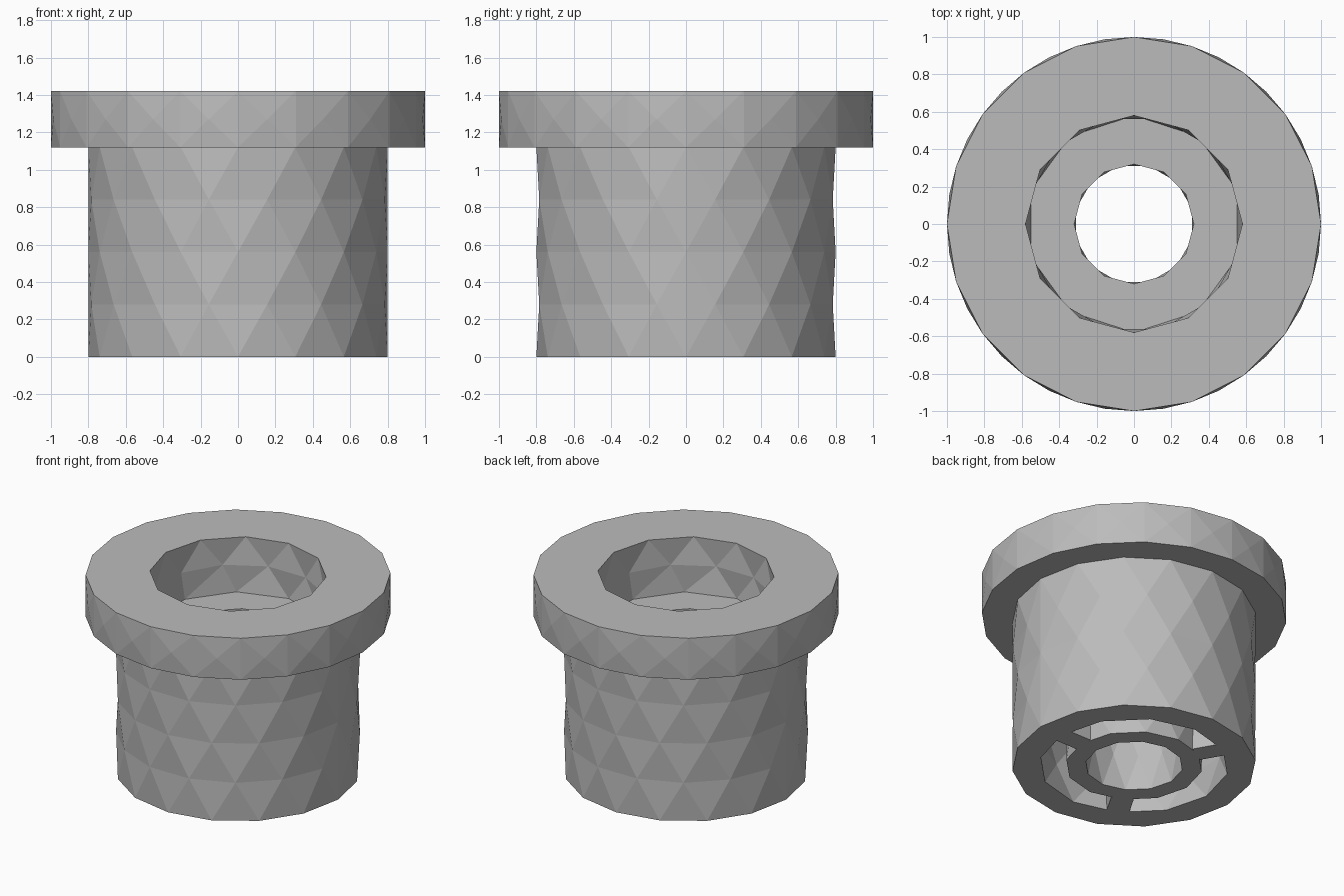
import bpy, bmesh
from math import tau, cos, sin, radians
from mathutils import Matrix

cube = bpy.data.objects.get("Cube")
if cube:
    bpy.data.objects.remove(cube, do_unlink=True)

grey = bpy.data.materials.new("plain grey")
grey.use_nodes = True
colour = (0.5, 0.5, 0.5, 1)
grey.diffuse_color = colour
grey.node_tree.nodes["Principled BSDF"].inputs["Base Color"].default_value = colour

HEIGHT, FLANGE_Z, FLOOR_Z, POCKET_Z = 1.42, 1.12, 1.02, 0.86


def finish(bm, name):
    bmesh.ops.recalc_face_normals(bm, faces=bm.faces)
    mesh = bpy.data.meshes.new(name)
    bm.to_mesh(mesh)
    bm.free()
    mesh.materials.append(grey)
    bpy.context.collection.objects.link(bpy.data.objects.new(name, mesh))


def ring(bm, sides, radius, z, turn=0.0):
    """Polygon of vertices, turned by a fraction of one side."""
    angles = [tau * (i + turn) / sides for i in range(sides)]
    return angles, [bm.verts.new((radius * cos(a), radius * sin(a), z)) for a in angles]


def stitch(bm, lower, upper):
    """Triangle strip between two rings, whatever their side counts."""
    (aa, va), (ab, vb) = lower, upper
    i = j = 0
    while i < len(va) or j < len(vb):
        next_a = aa[(i + 1) % len(va)] + tau * ((i + 1) // len(va))
        next_b = ab[(j + 1) % len(vb)] + tau * ((j + 1) // len(vb))
        p, q = va[i % len(va)], vb[j % len(vb)]
        if j == len(vb) or (i < len(va) and next_a <= next_b):
            i += 1
            bm.faces.new((p, va[i % len(va)], q))
        else:
            j += 1
            bm.faces.new((p, vb[j % len(vb)], q))


def wall(bm, sides, radius, z0, z1, steps):
    """Faceted wall: every other ring is turned by half a side."""
    return [ring(bm, sides, radius, z0 + (z1 - z0) * k / steps, 0.5 * (k % 2))
            for k in range(steps + 1)]


# Flanged bushing body: one closed section of stitched rings
bm = bmesh.new()
barrel = wall(bm, 16, 0.8, 0, FLANGE_Z, 4)
flange = wall(bm, 20, 1.0, FLANGE_Z, HEIGHT, 2)
counterbore = [ring(bm, 12, 0.58, HEIGHT),
               ring(bm, 12, 0.58, (HEIGHT + FLOOR_Z) / 2, 0.5),
               ring(bm, 10, 0.58, FLOOR_Z, 0.5)]
bore = wall(bm, 12, 0.32, FLOOR_Z, 0, 4)
hub = wall(bm, 12, 0.45, 0, POCKET_Z, 4)
pocket = wall(bm, 12, 0.62, POCKET_Z, 0, 4)
section = barrel + flange + counterbore + bore + hub + pocket
for a, b in zip(section, section[1:] + section[:1]):
    stitch(bm, a, b)

# Straight upright edges on the flange and along the two barrel seams
flange_mid, seam_rings = set(flange[1][1]), [set(barrel[k][1]) for k in (1, 3)]
turning = [e for e in bm.edges
           if set(e.verts) <= flange_mid
           or any(set(e.verts) <= s for s in seam_rings)
           and abs(e.verts[0].co.y + e.verts[1].co.y) < 0.01]
bmesh.ops.rotate_edges(bm, edges=turning, use_ccw=False)
finish(bm, "bushing_body")

# Three ribs joining the hub to the barrel
for k in range(3):
    bm = bmesh.new()
    bmesh.ops.create_cube(bm, size=1)
    bmesh.ops.scale(bm, vec=(0.19, 0.15, POCKET_Z), verts=bm.verts)
    bmesh.ops.translate(bm, vec=(0.53, 0, POCKET_Z / 2), verts=bm.verts)
    bmesh.ops.rotate(bm, matrix=Matrix.Rotation(radians(120 * k), 3, "Z"), verts=bm.verts)
    finish(bm, f"rib_{k + 1}")
